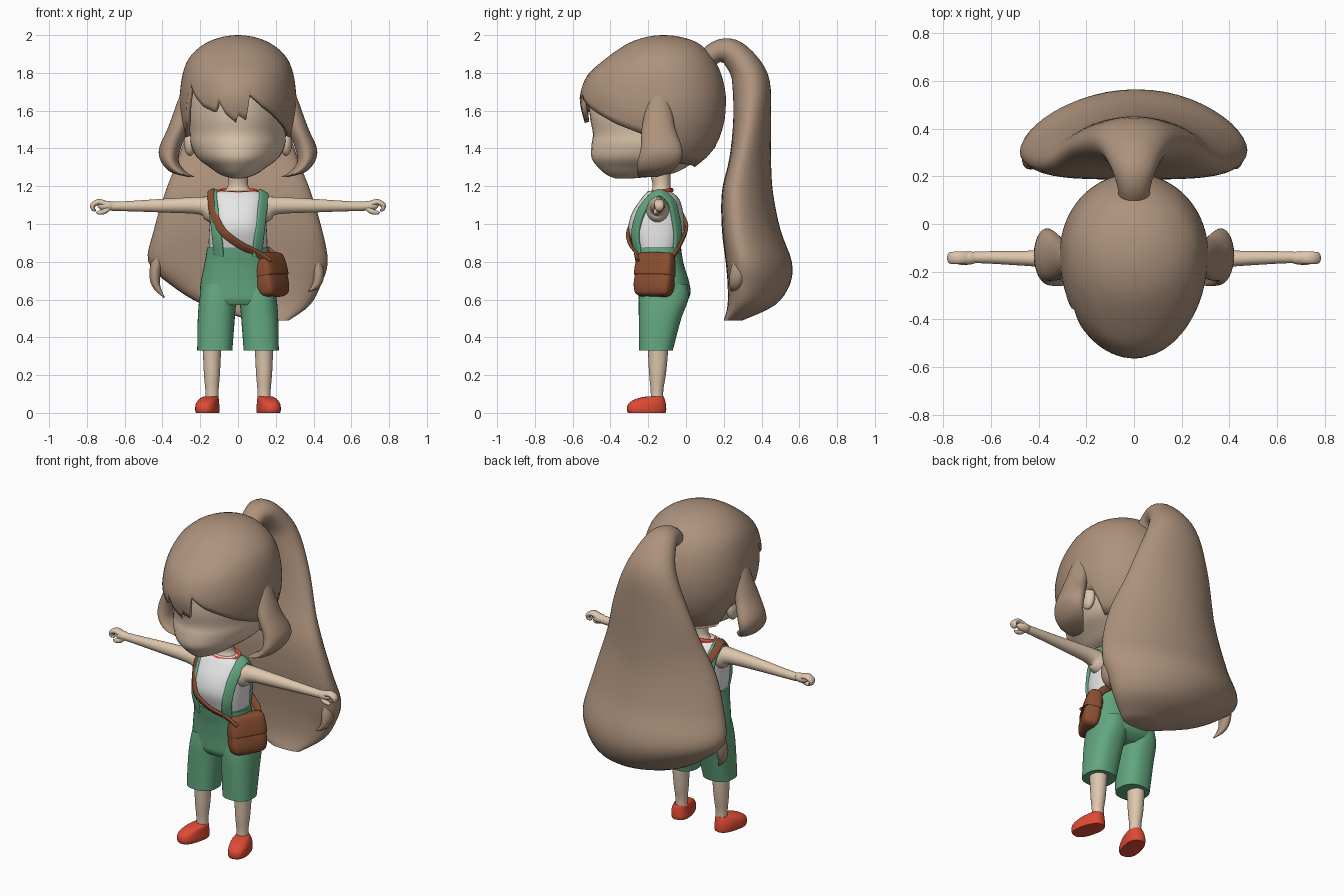
import bpy, bmesh, math
from mathutils import Vector, Matrix

if "Cube" in bpy.data.objects:
    bpy.data.objects.remove(bpy.data.objects["Cube"])


def mat(name, r, g, b):
    m = bpy.data.materials.new(name)
    m.diffuse_color = (r, g, b, 1)
    m.use_nodes = True
    m.node_tree.nodes["Principled BSDF"].inputs["Base Color"].default_value = m.diffuse_color
    return m


HAIR = mat("hair brown", .42, .29, .205)
SKIN = mat("skin", .73, .57, .42)
GREEN = mat("overall green", .125, .39, .22)
WHITE = mat("shirt white", .8, .8, .81)
RED = mat("red", .74, .07, .035)
LEATHER = mat("leather brown", .25, .075, .03)


def resample(rows, k=4):
    """Catmull-Rom through rows of numbers."""
    out = []
    for i in range(len(rows) - 1):
        a, b, c, d = (rows[max(0, min(len(rows) - 1, i + j))] for j in (-1, 0, 1, 2))
        for s in range(k):
            t = s / k
            out.append([q + .5 * t * (r - p + t * (2*p - 5*q + 4*r - w + t * (3*(q - r) + w - p)))
                        for p, q, r, w in zip(a, b, c, d)])
    return out + [list(rows[-1])]


def lookup(rows, v):
    """Linear interpolation of rows keyed on their first number."""
    for a, b in zip(rows, rows[1:]):
        if v <= b[0]:
            t = max(0, (v - a[0]) / (b[0] - a[0]))
            return [p + (q - p) * t for p, q in zip(a, b)]
    return rows[-1]


def build(name, rings, material, caps=(True, True), loop=False, xf=None, mirror=False):
    """Skin a list of point rings; optionally add a mirrored twin."""
    for sx in ((1, -1) if mirror else (1,)):
        bm = bmesh.new()
        vs = [[bm.verts.new((xf @ Vector(p)) if xf else p) for p in r] for r in rings]
        n = len(vs[0])
        for a, b in (zip(vs, vs[1:] + vs[:1]) if loop else zip(vs, vs[1:])):
            for i in range(n):
                bm.faces.new((a[i], a[(i+1) % n], b[(i+1) % n], b[i]))
        if not loop:
            for on, r in zip(caps, (vs[0], vs[-1])):
                if on:
                    bm.faces.new(r)
        for v in bm.verts:
            v.co.x *= sx
        bmesh.ops.recalc_face_normals(bm, faces=bm.faces)
        me = bpy.data.meshes.new(name)
        bm.to_mesh(me)
        bm.free()
        me.materials.append(material)
        me.shade_smooth()
        me.set_sharp_from_angle(angle=math.radians(50))
        suffix = ("_left" if sx > 0 else "_right") if mirror else ""
        ob = bpy.data.objects.new(name + suffix, me)
        bpy.context.collection.objects.link(ob)
    return ob


def power(v, e):
    return math.copysign(abs(v) ** (2 / e), v)


def loft(name, rows, material, e=2, n=40, **kw):
    """Stack of level rings; row = z, centre x, half width, front y, back y[, centre y]."""
    rings = []
    for r in resample(rows):
        z, cx, rx, yf, yb = r[:5]
        cy = r[5] if len(r) > 5 else (yf + yb) / 2
        ring = []
        for i in range(n):
            a = 2 * math.pi * i / n
            c = power(math.cos(a), e)
            ring.append((cx + rx * power(math.sin(a), e), cy - c * ((cy - yf) if c > 0 else (yb - cy)), z))
        rings.append(ring)
    return build(name, rings, material, **kw)


def sweep(name, rows, material, ref, e=2, n=24, bend=0, level=0, loop=False, **kw):
    """Sweep an oval along a path; row = x, y, z, half width, half thickness.
    Below the height given by level the rings turn level and their sides bend."""
    rows = resample(list(rows) + ([rows[0]] if loop else []))
    rows = rows[:-1] if loop else rows
    pts = [Vector(r[:3]) for r in rows]
    rings = []
    for i, (p, r) in enumerate(zip(pts, rows)):
        m = len(pts)
        a, b = (pts[i-1], pts[(i+1) % m]) if loop else (pts[max(0, i-1)], pts[min(m-1, i+1)])
        f = max(0, min(1, (level - p.z) / .4))
        t = (b - a).normalized().lerp(Vector((0, 0, -1)), f).normalized()
        w = Vector(ref(p))
        w = (w - t * w.dot(t)).normalized()
        q = t.cross(w)
        rings.append([p + w * r[3] * power(math.cos(k), e)
                      + q * (r[4] * power(math.sin(k), e) + bend * f * r[3] * math.cos(k) ** 2)
                      for k in (2 * math.pi * j / n for j in range(n))])
    return build(name, rings, material, loop=loop, **kw)


def ball(name, c, s, material, **kw):
    rows = [(c[2] + s[2] * math.cos(a), c[0], s[0] * math.sin(a), c[1] - s[1] * math.sin(a), c[1] + s[1] * math.sin(a))
            for a in (math.radians(d) for d in (2, 20, 45, 70, 90, 110, 135, 160, 178))]
    return loft(name, rows, material, n=24, **kw)


# Head, ears and neck
loft("head", [(1.24, 0, .02, -.37, -.3, -.33), (1.26, 0, .09, -.42, -.1, -.25), (1.3, 0, .15, -.465, 0, -.2),
              (1.35, 0, .215, -.5, .06, -.15), (1.42, 0, .25, -.5, .1, -.12), (1.48, 0, .255, -.493, .13, -.12),
              (1.58, 0, .265, -.51, .15, -.12), (1.7, 0, .255, -.5, .15, -.12), (1.8, 0, .2, -.4, .1, -.12)], SKIN)
ball("ear", (.255, -.1, 1.435), (.032, .05, .075), SKIN, mirror=True)
loft("neck", [(1.14, 0, .095, -.2, -.07), (1.175, 0, .07, -.185, -.075), (1.21, 0, .053, -.177, -.083),
              (1.3, 0, .055, -.2, -.08)], SKIN)

# Hair cap with a jagged fringe: every column runs from the crown to the hairline
profile = resample([(math.sqrt(2 - z), rx, rf, rb) for z, rx, rf, rb in (
    (2, 0, 0, 0), (1.968, .15, .16, .165), (1.92, .222, .245, .23), (1.87, .265, .312, .27), (1.79, .294, .4, .308),
    (1.69, .308, .44, .33), (1.62, .31, .438, .33), (1.53, .3, .415, .32), (1.39, .25, .38, .265), (1.28, .17, .34, .14))])
hairline = [(-180, 1.3), (-115, 1.32), (-105, 1.46), (-80, 1.46), (-64, 1.54), (-56, 1.74), (-48, 1.68), (-36, 1.62),
            (-23, 1.59), (-20, 1.655), (-12, 1.58), (-2, 1.535), (0, 1.575), (9, 1.545), (11, 1.69), (26, 1.62),
            (53, 1.53), (80, 1.46), (105, 1.46), (115, 1.32), (180, 1.3)]
rings = []
for i in range(22):
    t = .02 + .98 * i / 21
    ring = []
    for d in range(-180, 180, 2):
        a = math.radians(d)
        z = 2 - (2 - lookup(hairline, d)[1]) * (1 - math.cos(t * math.pi / 2))
        _, rx, rf, rb = lookup(profile, math.sqrt(2 - z))
        ring.append((rx * math.sin(a), -.12 - math.cos(a) * (rf if math.cos(a) > 0 else rb), z))
    rings.append(ring)
cap = build("hair_cap", rings, HAIR, caps=(True, False))
sol = cap.modifiers.new("thickness", "SOLIDIFY")
sol.thickness, sol.offset = .025, -1

# Side locks, growing out of the cap
loft("side_lock", [(1.76, .24, .03, -.18, -.11), (1.66, .27, .046, -.205, -.085), (1.58, .295, .05, -.22, -.07),
                   (1.5, .32, .055, -.235, -.055), (1.4, .36, .058, -.24, -.02), (1.33, .36, .047, -.255, -.03),
                   (1.275, .315, .042, -.26, -.08), (1.25, .25, .02, -.25, -.15)], HAIR, mirror=True)

# Ponytail and its curled ends
sweep("ponytail", [(0, .1, 1.86, .065, .05), (0, .16, 1.91, .07, .058), (0, .235, 1.91, .095, .072),
                   (0, .305, 1.84, .13, .085), (0, .345, 1.74, .175, .1), (0, .35, 1.55, .25, .1),
                   (0, .34, 1.35, .315, .11), (0, .325, 1.17, .385, .135), (0, .345, .97, .445, .155),
                   (0, .385, .8, .475, .175), (.04, .385, .68, .4, .165), (.1, .345, .57, .28, .125),
                   (.17, .25, .49, .1, .05)], HAIR, lambda p: (1, 0, 0), n=48, bend=.16, level=1.7)
for side, pts in (("right", [(-.39, .31, .9), (-.435, .28, .77), (-.435, .26, .68), (-.39, .235, .61)]),
                  ("left", [(.39, .31, .86), (.425, .28, .75), (.415, .26, .68), (.375, .24, .645)])):
    sweep("ponytail_curl_" + side, [p + (r, r * .7) for p, r in zip(pts, (.04, .045, .032, .004))],
          HAIR, lambda p: (0, 1, 0))

# Shirt and collar
torso = [(.8, 0, .15, -.25, -.05), (.9, 0, .155, -.285, -.025), (.98, 0, .152, -.305, -.01),
         (1.06, 0, .147, -.285, -.015), (1.13, 0, .145, -.24, -.035), (1.165, 0, .125, -.21, -.07),
         (1.175, 0, .09, -.19, -.085)]
loft("shirt", torso, WHITE, e=2.5)
sweep("collar", [(.1 * math.sin(a), -.138 - .062 * math.cos(a), 1.17 - .009 * math.cos(a), .012, .01)
                 for a in (math.pi * k / 6 for k in range(12))], RED, lambda p: (0, 0, 1), n=10, loop=True)


def on_torso(x, z, front, off):
    _, _, rx, yf, yb = lookup(torso, z)
    h = (1 - min(.93, abs(x) / rx) ** 2.5) ** .4 * (yb - yf) / 2
    return (x, (yf + yb) / 2 + (-h - off if front else h + off), z)


def strap(name, pts, material, width, thick, **kw):
    """Flat band lying on the torso; its thin side points outward."""
    rows = [p + (thick, width) for p in pts]
    sweep(name, rows, material, lambda p: ((p.x * .7), p.y + .15, p.z - 1), e=4, n=16, **kw)


# Overall straps, looping over the shoulders
front = [(.1, .83), (.112, .94), (.125, 1.05), (.133, 1.12)]
strap("overall_strap", [on_torso(x, z, True, .004) for x, z in front] + [(.135, -.14, 1.165)]
      + [on_torso(x, z, False, .004) for x, z in reversed(front)], GREEN, .029, .011, mirror=True)

# Overall shorts
loft("shorts_hips", [(.875, 0, .164, -.28, -.026), (.83, 0, .17, -.273, -.02), (.78, 0, .18, -.264, -.01),
                     (.7, 0, .196, -.256, .015), (.64, 0, .202, -.253, .024), (.6, 0, .197, -.25, .01),
                     (.57, 0, .17, -.235, -.03)], GREEN, e=2.4)
loft("shorts_leg", [(.68, .1, .09, -.24, .01), (.6, .107, .098, -.25, .012), (.5, .115, .098, -.25, -.025),
                    (.33, .123, .093, -.25, -.07)], GREEN, e=2.4, mirror=True)

# Legs and shoes
loft("leg", [(.4, .138, .053, -.207, -.093), (.3, .138, .047, -.2, -.097), (.2, .138, .042, -.195, -.107),
             (.12, .138, .035, -.187, -.12), (.05, .138, .035, -.187, -.12)], SKIN, mirror=True)
pivot = Vector((.14, -.15, 0))
turn = Matrix.Translation(pivot) @ Matrix.Rotation(math.radians(14), 4, "Z") @ Matrix.Translation(-pivot)
loft("shoe", [(0, .147, .055, -.312, -.11), (.02, .147, .058, -.318, -.107), (.05, .147, .055, -.308, -.11),
              (.075, .143, .047, -.265, -.115), (.088, .141, .036, -.205, -.12)], RED, e=2.5, xf=turn, mirror=True)

# Arms and hands
sweep("arm", [(.07, -.15, 1.07, .07, .08), (.14, -.15, 1.08, .06, .07), (.2, -.148, 1.097, .047, .047),
              (.4, -.145, 1.097, .034, .036), (.6, -.14, 1.094, .026, .026), (.67, -.14, 1.094, .024, .024)],
      SKIN, lambda p: (0, 1, 0), mirror=True)
ball("palm", (.695, -.142, 1.096), (.048, .028, .027), SKIN, mirror=True)
sweep("fingers", [(.69, -.142, 1.1, .026, .018), (.735, -.142, 1.116, .026, .016), (.768, -.142, 1.1, .025, .014),
                  (.766, -.142, 1.078, .02, .01), (.752, -.142, 1.072, .01, .005)],
      SKIN, lambda p: (0, 1, 0), mirror=True)
sweep("thumb", [(.68, -.148, 1.09, .015, .015), (.705, -.158, 1.068, .014, .014), (.735, -.158, 1.06, .011, .011),
                (.75, -.156, 1.063, .004, .004)], SKIN, lambda p: (0, 1, 0), mirror=True)

# Shoulder bag with flap, turned to sit on the hip
place = (Matrix.Translation((.178, -.165, .732)) @ Matrix.Rotation(math.radians(-30), 4, "Z")
         @ Matrix.Rotation(math.radians(-9), 4, "Y"))
loft("bag", [(z, 0, a, -b, b) for z, a, b in ((-.117, .025, .075), (-.1, .046, .1), (-.05, .054, .11),
                                               (.03, .045, .105), (.1, .03, .095))], LEATHER, e=4, xf=place)
loft("bag_flap", [(z, .002, a, -b, b) for z, a, b in ((-.005, .05, .108), (.0, .056, .112), (.05, .052, .11),
                                                       (.1, .04, .102), (.117, .018, .085))], LEATHER, e=4, xf=place)
strap("bag_strap", [(.17, -.25, .8)]
      + [on_torso(x, z, True, .012) for x, z in ((.1, .845), (.01, .89), (-.08, .96), (-.13, 1.06), (-.14, 1.12))]
      + [(-.142, -.14, 1.174)]
      + [on_torso(x, z, False, .012) for x, z in ((-.138, 1.12), (-.1, 1.05), (-.02, .98), (.08, .91))]
      + [(.18, -.06, .84), (.2, -.1, .79)], LEATHER, .021, .009)
